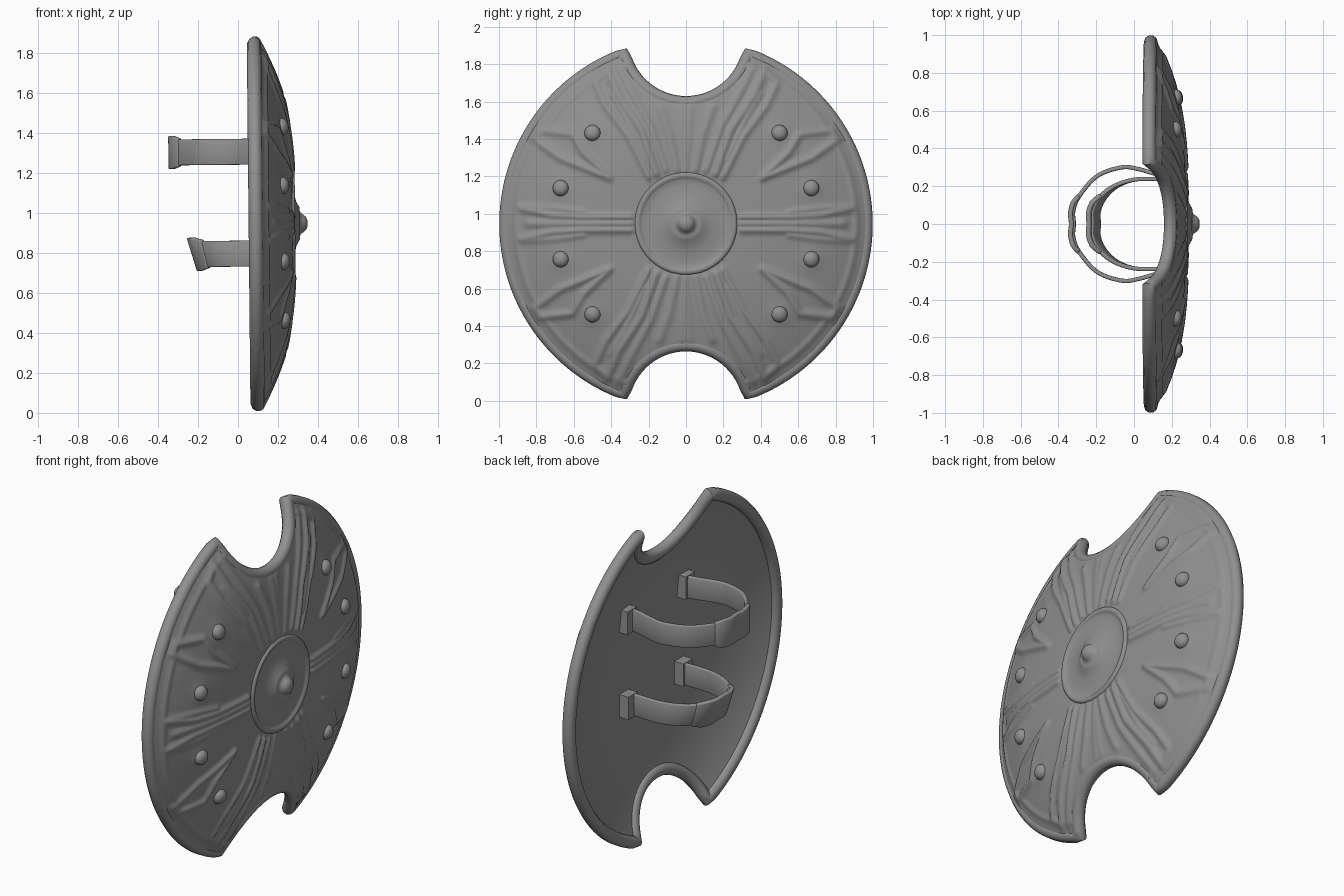
import bpy, bmesh, math
from mathutils import Vector, Matrix

if "Cube" in bpy.data.objects:
    bpy.data.objects.remove(bpy.data.objects["Cube"])

CZ = 0.945            # height of the shield centre
RIM = 0.036           # rim tube radius


def dome(r):
    return 0.28 - 0.175 * r ** 3.15


def make(name, verts, faces, angle=35):
    me = bpy.data.meshes.new(name)
    me.from_pydata(verts, [], faces)
    bm = bmesh.new()
    bm.from_mesh(me)
    bmesh.ops.remove_doubles(bm, verts=bm.verts, dist=1e-5)
    bmesh.ops.recalc_face_normals(bm, faces=bm.faces)
    bm.to_mesh(me)
    bm.free()
    ob = bpy.data.objects.new(name, me)
    bpy.context.collection.objects.link(ob)
    smooth(ob, angle)
    return ob


def smooth(ob, angle=35):
    bpy.ops.object.select_all(action='DESELECT')
    ob.select_set(True)
    bpy.context.view_layer.objects.active = ob
    bpy.ops.object.shade_smooth_by_angle(angle=math.radians(angle))


def grid(rows, cols, closed):
    n = cols if closed else cols - 1
    return [(i * cols + j, i * cols + (j + 1) % cols,
             (i + 1) * cols + (j + 1) % cols, (i + 1) * cols + j)
            for i in range(rows - 1) for j in range(n)]


# Outline: disc with a round bite at top and bottom
def outline(n_notch, n_side):
    R, rn, c = 1 - RIM, 0.305 + RIM, 0.988
    zt = (R * R + c * c - rn * rn) / (2 * c)
    yt = math.sqrt(R * R - zt * zt)
    a_n = math.atan2(yt, c - zt)
    a_t = math.atan2(zt, yt)
    top = [(rn * math.sin(a), c - rn * math.cos(a))
           for a in (-a_n + 2 * a_n * i / n_notch for i in range(n_notch))]
    side = [(R * math.cos(a), R * math.sin(a))
            for a in (a_t - 2 * a_t * i / n_side for i in range(n_side))]
    half = top + side
    return half + [(-y, -z) for y, z in half]


# Relief ridges in one quadrant: (points, width, height), mirrored both ways
RIDGES = [
    ([(.30, 0), (.84, 0)], .022, .013),
    ([(.30, .035), (.55, .035), (.72, .045), (.89, .085)], .020, .015),
    ([(.55, .06), (.70, .08), (.86, .09)], .018, .010),
    ([(.41, .245), (.55, .38), (.61, .48), (.78, .50), (.81, .45),
      (.67, .35), (.41, .245)], .020, .016),
    ([(.16, .27), (.24, .50), (.36, .68), (.42, .82)], .024, .017),
    ([(.20, .25), (.31, .47), (.43, .63), (.49, .76), (.42, .82)], .020, .014),
    ([(.22, .34), (.33, .58), (.40, .70)], .018, .010),
    ([(.11, .29), (.19, .52), (.31, .74), (.36, .84)], .022, .012),
    ([(.05, .29), (.09, .48), (.14, .62)], .022, .011),
    ([(0, .29), (.02, .62)], .020, .007),
]
SEGS = [(p[i], p[i + 1], w, h) for p, w, h in RIDGES for i in range(len(p) - 1)]


def relief(y, z):
    u, v = abs(y), abs(z)
    r = math.hypot(u, v)
    best = 0.008 * math.exp(-((r - .91) / .014) ** 2)
    for (ax, ay), (bx, by), w, h in SEGS:
        dx, dy = bx - ax, by - ay
        t = ((u - ax) * dx + (v - ay) * dy) / (dx * dx + dy * dy)
        t = min(1, max(0, t))
        d2 = ((u - ax - t * dx) ** 2 + (v - ay - t * dy) ** 2) / (w * w)
        if d2 < 8:
            best = max(best, h * math.exp(-d2))
    # soft swelling below each stud
    for a, b in ((.50, .485), (.67, .19)):
        best += .009 * math.exp(-((u - a) ** 2 + (v - b) ** 2) / .0036)
    return best


def plate(name, edge, rings, height):
    verts = []
    for i in range(rings):
        s = 0.02 + 0.98 * i / (rings - 1)
        verts += [(height(y * s, z * s), y * s, CZ + z * s) for y, z in edge]
    n = len(edge)
    return make(name, verts, grid(rings, n, True) + [tuple(range(n))], 60)


# Embossed front and plain back
front = plate("shield_front", outline(60, 180), 84,
              lambda y, z: dome(math.hypot(y, z)) + relief(y, z) - .003)
back = plate("shield_back", outline(24, 60), 24,
             lambda y, z: dome(math.hypot(y, z)) - .05)

# Round rim swept along the outline, nearly flush with the front
cu = bpy.data.curves.new("rim", 'CURVE')
cu.dimensions = '3D'
cu.bevel_depth = RIM
cu.bevel_resolution = 3
sp = cu.splines.new('POLY')
pts = outline(28, 72)
sp.points.add(len(pts) - 1)
for p, (y, z) in zip(sp.points, pts):
    p.co = (dome(math.hypot(y, z)) - .035, y, CZ + z, 1)
sp.use_cyclic_u = True
rim = bpy.data.objects.new("rim", cu)
bpy.context.collection.objects.link(rim)
bpy.ops.object.select_all(action='DESELECT')
rim.select_set(True)
bpy.context.view_layer.objects.active = rim
bpy.ops.object.convert(target='MESH')
smooth(bpy.context.object, 50)


# Turned parts around the x axis
def lathe(name, profile, seg):
    verts = [(x, r * math.cos(2 * math.pi * j / seg), r * math.sin(2 * math.pi * j / seg))
             for r, x in profile for j in range(seg)]
    return make(name, verts, grid(len(profile), seg, True), 60)


boss = lathe("centre_boss", [(.278, .262), (.272, .280), (.264, .286), (.250, .286),
             (.242, .279), (.235, .276), (.20, .276), (.15, .282), (.11, .292), (.088, .305),
             (.078, .309), (.065, .309), (.052, .314), (.044, .328), (.032, .341),
             (.016, .347), (0, .348)], 64)
boss.location.z = CZ

for sy in (-1, 1):
    for sz in (-1, 1):
        for y, z in ((.50, .485), (.67, .19)):
            stud = lathe("stud", [(.046, -.01), (.042, .008), (.039, .016), (.032, .024),
                         (.020, .031), (0, .034)], 24)
            r = math.hypot(y, z)
            slope = .175 * 3.15 * r ** 2.15
            n = Vector((1, slope * sy * y / r, slope * sz * z / r))
            stud.rotation_mode = 'QUATERNION'
            stud.rotation_quaternion = Vector((1, 0, 0)).rotation_difference(n)
            stud.location = (dome(r), sy * y, CZ + sz * z)


# Arm straps: smooth U-shaped bands
def spline(p, steps=5):
    p = [Vector(q) for q in p]
    e = [2 * p[0] - p[1]] + p + [2 * p[-1] - p[-2]]
    out = []
    for i in range(1, len(e) - 2):
        a, b, c, d = e[i - 1:i + 3]
        for t in (s / steps for s in range(steps)):
            out.append(.5 * (2 * b + (c - a) * t + (2 * a - 5 * b + 4 * c - d) * t * t
                             + (3 * b - a - 3 * c + d) * t ** 3))
    return out + [p[-1]]


def band(name, path, zc, widths, thick, tilt):
    rows = [[(p.x - tilt * k * w * max(0, min(1, -p.x / .2)), p.y, zc + k * w)
             for k in (-.5, 0, .5)] for p, w in zip(path, widths)]
    ob = make(name, sum(rows, []), grid(len(rows), 3, False))
    so = ob.modifiers.new("thickness", 'SOLIDIFY')
    so.thickness, so.offset = thick, 0
    be = ob.modifiers.new("bevel", 'BEVEL')
    be.width, be.segments = .006, 2


def strap(name, half, zc, tilt):
    path = spline(half + [(x, -y) for x, y in half[-2::-1]])
    band(name + "_strap", path, zc, [.13] * len(path), .022, tilt)
    # wider grip that swells out of the middle of the band
    mid = [p for p in path if abs(p.y) < .165 and p.x < -.05]
    swell = [min(1, max(0, (.165 - abs(p.y)) / .05)) for p in mid]
    grip = [Vector((p.x - .013 * k, p.y)) for p, k in zip(mid, swell)]
    band(name + "_grip", grip, zc, [.132 + .033 * k for k in swell], .025, tilt)
    for s in (-1, 1):
        bpy.ops.mesh.primitive_cube_add(size=1, location=(.195, s * (half[0][1] + .022), zc))
        tab = bpy.context.object
        tab.name = name + "_strap_foot"
        tab.scale = (.06, .085, .135)
        b = tab.modifiers.new("bevel", 'BEVEL')
        b.width, b.segments = .01, 2


strap("upper", [(.215, .25), (.12, .265), (.03, .29), (-.06, .30), (-.19, .255),
                (-.285, .15), (-.318, .07), (-.315, 0)], 1.307, 0)
strap("lower", [(.22, .235), (.12, .238), (0, .235), (-.1, .20), (-.17, .14),
                (-.205, .07), (-.205, 0)], .797, .3)

# Dark grey metal, and the whole shield leans back very slightly
mat = bpy.data.materials.new("dark_metal")
mat.diffuse_color = (.28, .28, .28, 1)
mat.use_nodes = True
mat.node_tree.nodes["Principled BSDF"].inputs["Base Color"].default_value = mat.diffuse_color
bpy.context.view_layer.update()
c = Matrix.Translation((0, 0, CZ))
lean = c @ Matrix.Rotation(-.01, 4, 'Y') @ c.inverted()
for ob in bpy.context.scene.objects:
    ob.matrix_world = lean @ ob.matrix_world
    ob.data.materials.clear()
    ob.data.materials.append(mat)
